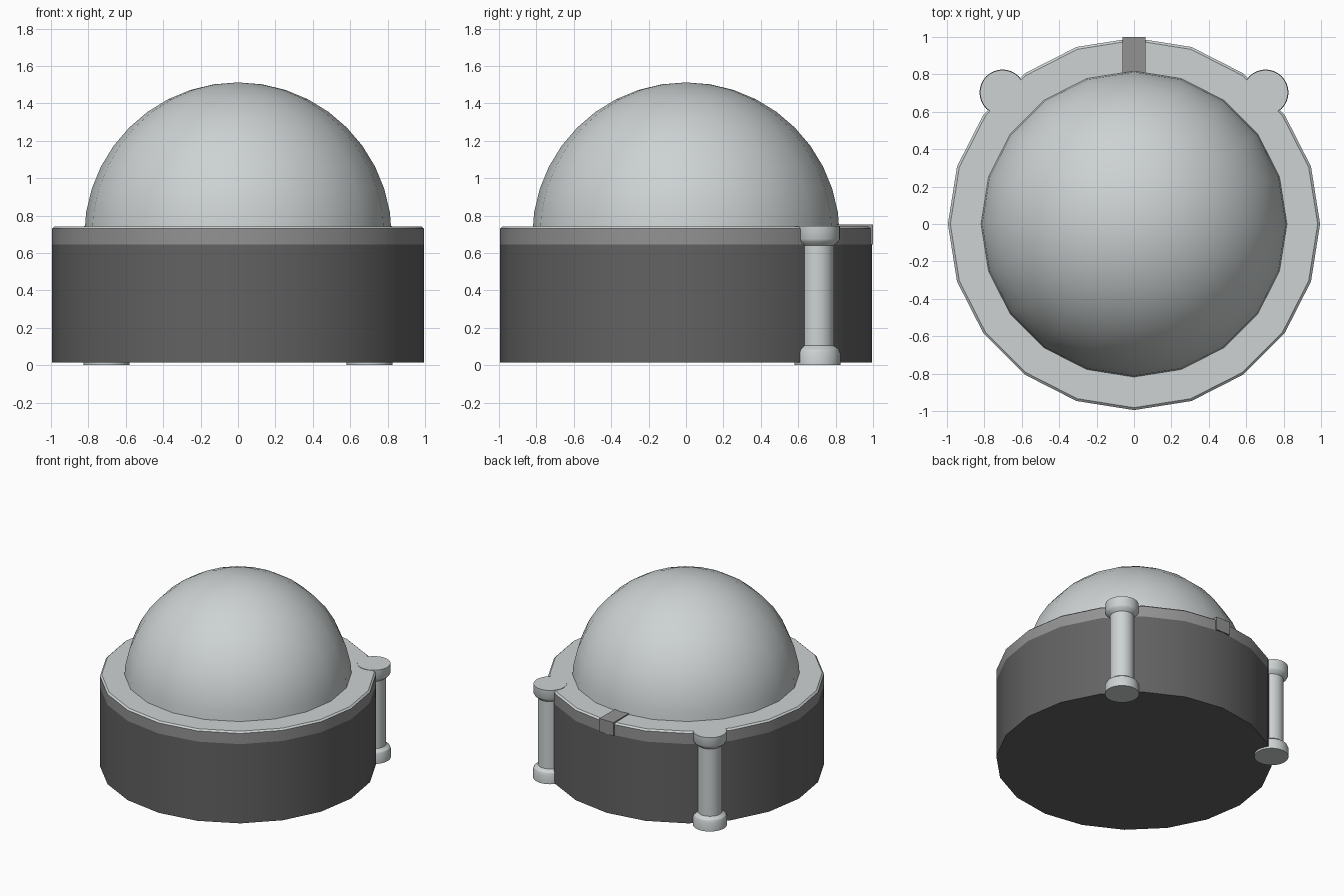
import bpy, bmesh, math

if "Cube" in bpy.data.objects:
    bpy.data.objects.remove(bpy.data.objects["Cube"])


def material(name, rgb):
    m = bpy.data.materials.new(name)
    m.diffuse_color = (*rgb, 1.0)
    m.use_nodes = True
    m.node_tree.nodes["Principled BSDF"].inputs["Base Color"].default_value = m.diffuse_color
    return m


light = material("light grey", (0.61, 0.645, 0.645))
mid = material("mid grey", (0.29, 0.29, 0.29))
dark = material("dark grey", (0.123, 0.123, 0.123))


def finish(bm, name, mats, smooth=True):
    bmesh.ops.remove_doubles(bm, verts=bm.verts, dist=1e-5)
    bmesh.ops.recalc_face_normals(bm, faces=bm.faces)
    me = bpy.data.meshes.new(name)
    bm.to_mesh(me)
    bm.free()
    for m in mats:
        me.materials.append(m)
    ob = bpy.data.objects.new(name, me)
    bpy.context.collection.objects.link(ob)
    if smooth:
        bpy.ops.object.select_all(action='DESELECT')
        ob.select_set(True)
        bpy.context.view_layer.objects.active = ob
        bpy.ops.object.shade_smooth_by_angle(angle=math.radians(30))
    return ob


def lathe(name, profile, sides, mats, centre=(0, 0)):
    """Spin a list of (radius, height) points about a vertical axis."""
    bm = bmesh.new()
    rings = []
    for r, z in profile:
        if r < 1e-6:
            rings.append([bm.verts.new((centre[0], centre[1], z))] * sides)
        else:
            rings.append([bm.verts.new((centre[0] + r * math.cos(2 * math.pi * i / sides),
                                        centre[1] + r * math.sin(2 * math.pi * i / sides), z))
                          for i in range(sides)])
    for a, b in zip(rings, rings[1:]):
        for i in range(sides):
            j = (i + 1) % sides
            corners = list(dict.fromkeys((a[i], a[j], b[j], b[i])))
            bm.faces.new(corners)
    return finish(bm, name, mats)


R = 0.995
SIDES = 20

# Dark drum body
lathe("drum_body", [(0, 0.015), (R, 0.015), (R, 0.645), (0, 0.645)], SIDES, [dark])

# Rim: mid grey band with a light top
rim = lathe("drum_rim", [(0, 0.645), (R, 0.645), (R, 0.73), (R - 0.013, 0.742), (0, 0.742)],
            SIDES, [mid, light])
for p in rim.data.polygons:
    p.material_index = 1 if p.normal.z > 0.3 else 0

# Dome: upper half of a 20 by 20 sphere
DOME_R, DOME_Z = 0.822, 0.69
lathe("dome", [(DOME_R * math.cos(math.radians(9 * k)), DOME_Z + DOME_R * math.sin(math.radians(9 * k)))
               for k in range(11)], SIDES, [light])

# Two rear posts with flared foot and cap
post = [(0, 0), (0.123, 0), (0.123, 0.065), (0.115, 0.085), (0.088, 0.105),
        (0.088, 0.64), (0.112, 0.66), (0.12, 0.675), (0.12, 0.745), (0, 0.745)]
for side, label in ((-1, "left"), (1, "right")):
    lathe("rear_post_" + label, post, 32, [light], (0.703 * side, 0.703))

# Small block across the rim at the back
bm = bmesh.new()
bmesh.ops.create_cube(bm, size=1)
for v in bm.verts:
    v.co = (v.co.x * 0.124, 0.90 + v.co.y * 0.20, 0.698 + v.co.z * 0.106)
finish(bm, "rear_rim_block", [mid], smooth=False)
